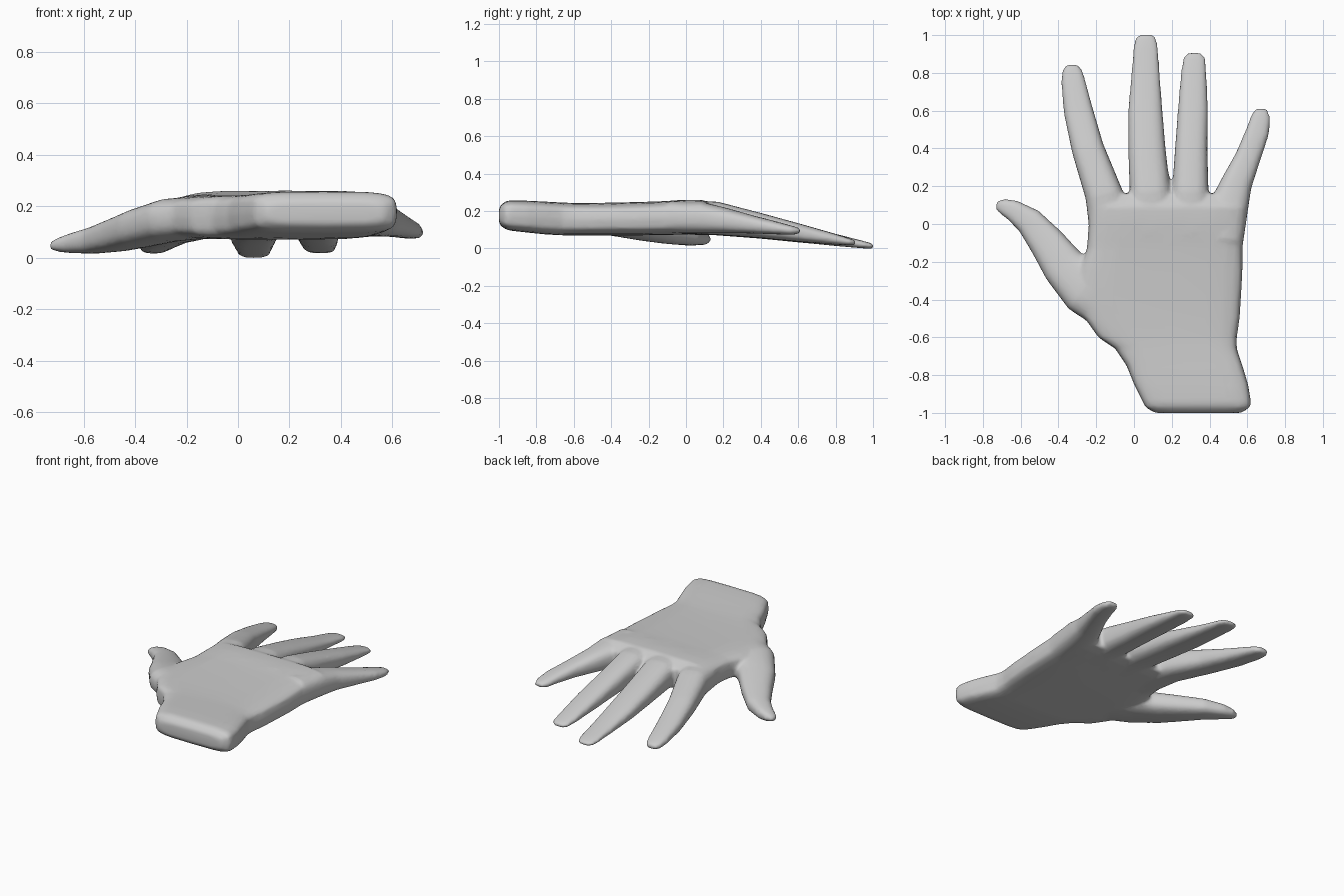
import bpy, bmesh, math
from mathutils import Vector

cube = bpy.data.objects.get("Cube")
if cube:
    bpy.data.objects.remove(cube, do_unlink=True)

skin = bpy.data.materials.new("plain grey")
skin.use_nodes = True
grey = (0.6, 0.6, 0.6, 1)
skin.diffuse_color = grey
skin.node_tree.nodes["Principled BSDF"].inputs["Base Color"].default_value = grey

SIDES = 20


def power(v, exponent):
    return math.copysign(abs(v) ** (2 / exponent), v)


def loft(bm, sections, exponent, square=False):
    """Closed tube through (x, y, half_width, z_bottom, z_top) sections."""
    rings = []
    for i, (x, y, half, low, high) in enumerate(sections):
        before = sections[max(i - 1, 0)]
        after = sections[min(i + 1, len(sections) - 1)]
        along = Vector((after[0] - before[0], after[1] - before[1])).normalized()
        across = Vector((1, 0)) if square else Vector((along.y, -along.x))
        ring = []
        for k in range(SIDES):
            a = math.tau * k / SIDES
            w = half * power(math.cos(a), exponent)
            z = (low + high) / 2 + (high - low) / 2 * power(math.sin(a), exponent)
            ring.append(bm.verts.new((x + across.x * w, y + across.y * w, z)))
        rings.append(ring)
    for a, b in zip(rings, rings[1:]):
        for k in range(SIDES):
            n = (k + 1) % SIDES
            bm.faces.new((a[k], a[n], b[n], b[k]))
    bm.faces.new(rings[0][::-1])
    bm.faces.new(rings[-1])


# Palm and wrist: y, left edge, right edge, bottom, top
palm = [
    (-1.0, .11, .57, .13, .22), (-.97, .06, .615, .105, .25),
    (-.94, .045, .62, .095, .257), (-.85, 0, .605, .085, .255),
    (-.75, -.04, .575, .075, .25), (-.66, -.10, .545, .07, .245),
    (-.6, -.19, .545, .07, .243), (-.5, -.26, .56, .07, .243),
    (-.38, -.3, .568, .07, .245), (-.25, -.29, .575, .07, .248),
    (-.13, -.25, .575, .072, .252), (0, -.24, .585, .074, .26),
    (.09, -.24, .6, .075, .26), (.16, -.2, .53, .085, .22),
]

# Fingers: x, y, half width, bottom, top
index_finger = [
    (-.11, -.08, .12, .075, .25), (-.16, .16, .1, .07, .245),
    (-.245, .4, .086, .052, .185), (-.295, .6, .078, .032, .125),
    (-.323, .76, .064, .018, .08), (-.328, .815, .053, .015, .062),
    (-.328, .845, .03, .02, .05),
]
middle_finger = [
    (.09, -.05, .11, .075, .26), (.085, .17, .108, .07, .25),
    (.068, .4, .099, .053, .19), (.06, .6, .091, .033, .135),
    (.061, .8, .075, .013, .078), (.062, .94, .066, .001, .042),
    (.062, .985, .057, -.002, .03), (.062, 1.003, .035, .002, .02),
]
ring_finger = [
    (.30, -.05, .1, .075, .26), (.298, .17, .097, .072, .25),
    (.303, .4, .086, .055, .19), (.312, .6, .08, .036, .135),
    (.316, .8, .068, .02, .077), (.32, .88, .06, .016, .052),
    (.32, .908, .037, .02, .042),
]
little_finger = [
    (.47, -.08, .11, .08, .255), (.51, .12, .1, .08, .24),
    (.545, .22, .082, .082, .215), (.602, .35, .068, .08, .178),
    (.655, .49, .062, .075, .142), (.672, .57, .052, .073, .12),
    (.676, .612, .03, .08, .107),
]
thumb = [
    (-.12, -.42, .15, .075, .24), (-.26, -.34, .14, .062, .23),
    (-.375, -.22, .115, .04, .19), (-.46, -.1, .096, .024, .155),
    (-.555, .015, .075, .015, .12), (-.645, .075, .055, .017, .095),
    (-.695, .093, .042, .022, .078), (-.73, .1, .022, .032, .06),
]

bm = bmesh.new()
loft(bm, [((l + r) / 2, y, (r - l) / 2, low, high)
          for y, l, r, low, high in palm], 4.5, square=True)
for finger in (index_finger, middle_finger, ring_finger, little_finger, thumb):
    loft(bm, finger, 2.7)
bmesh.ops.recalc_face_normals(bm, faces=bm.faces)
mesh = bpy.data.meshes.new("hand")
bm.to_mesh(mesh)
bm.free()
mesh.materials.append(skin)
hand = bpy.data.objects.new("hand", mesh)
bpy.context.collection.objects.link(hand)

# Fuse the parts into one skin and soften the joins
fuse = hand.modifiers.new("fuse", "REMESH")
fuse.mode = "VOXEL"
fuse.voxel_size = 0.011
fuse.use_smooth_shade = True
soften = hand.modifiers.new("soften", "SMOOTH")
soften.factor = 0.5
soften.iterations = 8
lighten = hand.modifiers.new("lighten", "DECIMATE")
lighten.ratio = 0.2
